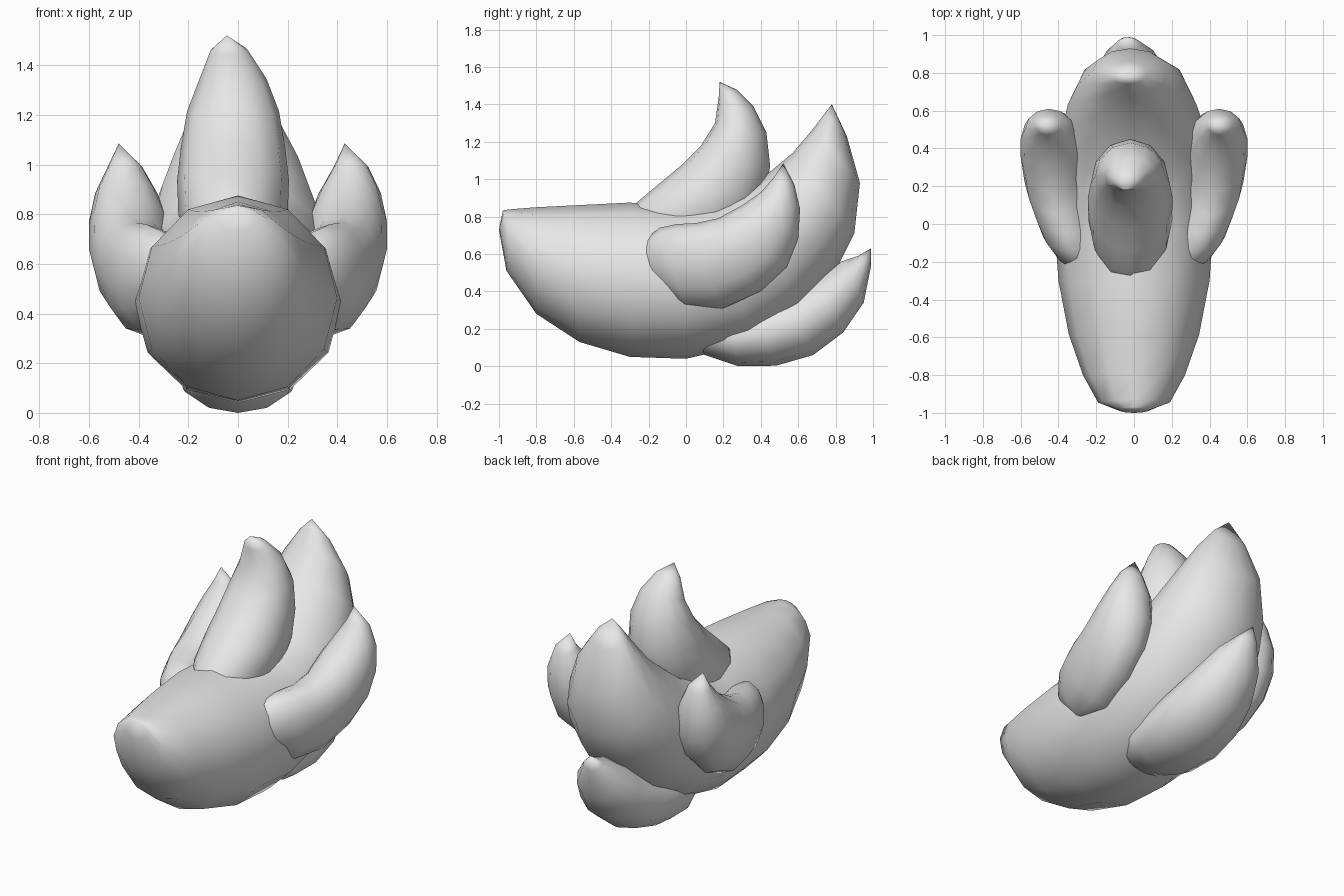
import bpy, bmesh, math
from mathutils import Vector

SIDES = 12
grey = bpy.data.materials.new("light_grey")
grey.diffuse_color = (0.8, 0.8, 0.8, 1)


def horn(name, start, rings, end, side=1, shift=0.0):
    """Curved horn: elliptical rings strung between two pointed ends.
    Each ring is (upper y, upper z, lower y, lower z, centre x, half width)."""
    bm = bmesh.new()
    loops = []
    for uy, uz, ly, lz, cx, w in rings:
        upper, lower = Vector((0, uy, uz)), Vector((0, ly, lz))
        centre, axis = (upper + lower) / 2, (upper - lower) / 2
        loop = []
        for i in range(SIDES):
            a = math.tau * i / SIDES
            p = centre + axis * math.cos(a)
            p.x = side * (cx + w * math.sin(a)) + shift
            loop.append(bm.verts.new(p))
        loops.append(loop)
    tips = [bm.verts.new((side * x + shift, y, z)) for x, y, z in (start, end)]
    for i in range(SIDES):
        j = (i + 1) % SIDES
        for a, b in zip(loops, loops[1:]):
            bm.faces.new((a[i], a[j], b[j], b[i]))
        bm.faces.new((tips[0], loops[0][j], loops[0][i]))
        bm.faces.new((tips[1], loops[-1][i], loops[-1][j]))
    bmesh.ops.recalc_face_normals(bm, faces=bm.faces)
    mesh = bpy.data.meshes.new(name)
    bm.to_mesh(mesh)
    bm.free()
    mesh.materials.append(grey)
    obj = bpy.data.objects.new(name, mesh)
    bpy.context.collection.objects.link(obj)
    for p in mesh.polygons:
        p.use_smooth = True
    return obj


# main body, blunt at the front and sweeping up to a point at the back
horn("body", (0, -0.98, 0.83), [
    (-0.97, 0.835, -1.00, 0.73, 0, 0.08),
    (-0.93, 0.84, -0.96, 0.51, 0, 0.19),
    (-0.80, 0.85, -0.80, 0.28, 0, 0.27),
    (-0.60, 0.86, -0.57, 0.13, 0, 0.345),
    (-0.30, 0.875, -0.30, 0.05, 0, 0.40),
    (-0.05, 0.85, 0.00, 0.04, 0, 0.42),
    (0.15, 0.87, 0.35, 0.12, 0, 0.41),
    (0.30, 0.93, 0.62, 0.30, 0, 0.39),
    (0.45, 1.04, 0.82, 0.55, -0.01, 0.34),
    (0.57, 1.14, 0.90, 0.71, -0.01, 0.29),
    (0.68, 1.27, 0.93, 0.98, -0.02, 0.20),
    (0.74, 1.35, 0.86, 1.23, -0.03, 0.10),
], (-0.04, 0.78, 1.40))

# tall crest on the back
horn("top_crest", (-0.045, 0.18, 1.52), [
    (0.175, 1.44, 0.27, 1.48, -0.035, 0.075),
    (0.155, 1.30, 0.36, 1.39, -0.02, 0.135),
    (0.08, 1.18, 0.43, 1.25, -0.02, 0.185),
    (-0.03, 1.07, 0.45, 1.07, -0.02, 0.21),
    (-0.15, 0.97, 0.42, 0.90, -0.02, 0.225),
    (-0.27, 0.87, 0.30, 0.72, -0.02, 0.22),
    (-0.36, 0.76, 0.10, 0.60, -0.02, 0.15),
], (-0.02, -0.36, 0.65))

# side fins, mirrored
fin = [
    (0.47, 1.01, 0.58, 0.97, 0.455, 0.07),
    (0.40, 0.93, 0.61, 0.84, 0.45, 0.125),
    (0.30, 0.86, 0.60, 0.68, 0.44, 0.16),
    (0.17, 0.79, 0.54, 0.53, 0.43, 0.17),
    (0.05, 0.765, 0.40, 0.40, 0.41, 0.17),
    (-0.05, 0.76, 0.20, 0.31, 0.37, 0.165),
    (-0.14, 0.74, 0.00, 0.31, 0.33, 0.15),
    (-0.22, 0.68, -0.15, 0.40, 0.28, 0.12),
]
horn("right_fin", (0.43, 0.52, 1.085), fin, (0.25, -0.27, 0.55))
horn("left_fin", (0.48, 0.52, 1.085), fin, (0.25, -0.27, 0.55), side=-1)

# low tail under the back of the body
horn("tail", (-0.04, 0.99, 0.63), [
    (0.92, 0.59, 0.99, 0.54, -0.03, 0.06),
    (0.83, 0.56, 0.95, 0.34, -0.02, 0.14),
    (0.68, 0.47, 0.84, 0.18, -0.01, 0.20),
    (0.52, 0.39, 0.68, 0.06, 0, 0.24),
    (0.37, 0.34, 0.48, 0.003, 0, 0.25),
    (0.22, 0.30, 0.28, 0.00, 0, 0.23),
    (0.08, 0.27, 0.10, 0.06, 0, 0.17),
], (0, -0.02, 0.18))
